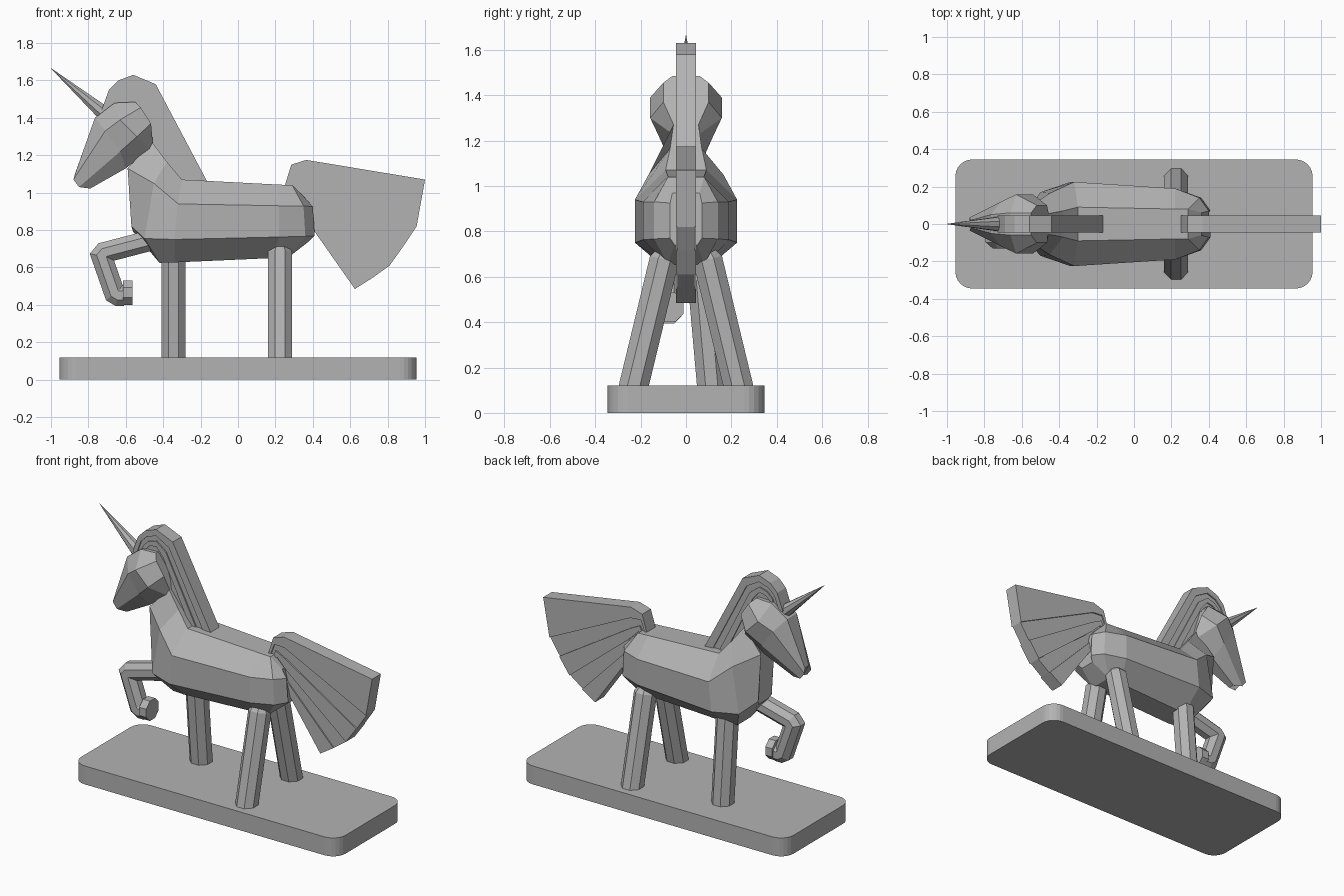
import bpy
import bmesh
import math
from mathutils import Vector

cube = bpy.data.objects.get("Cube")
if cube:
    bpy.data.objects.remove(cube, do_unlink=True)

grey = bpy.data.materials.new("plain grey")
grey.use_nodes = True
COLOUR = (0.45, 0.45, 0.45, 1)
grey.diffuse_color = COLOUR
grey.node_tree.nodes["Principled BSDF"].inputs["Base Color"].default_value = COLOUR


def finish(bm, name):
    bmesh.ops.recalc_face_normals(bm, faces=bm.faces)
    mesh = bpy.data.meshes.new(name)
    bm.to_mesh(mesh)
    bm.free()
    mesh.materials.append(grey)
    obj = bpy.data.objects.new(name, mesh)
    bpy.context.collection.objects.link(obj)
    return obj


def loft(name, rings):
    """Skin a list of equal closed rings and cap both ends."""
    bm = bmesh.new()
    loops = [[bm.verts.new(p) for p in ring] for ring in rings]
    for a, b in zip(loops, loops[1:]):
        for i in range(len(a)):
            j = (i + 1) % len(a)
            bm.faces.new((a[i], a[j], b[j], b[i]))
    bm.faces.new(loops[0])
    bm.faces.new(loops[-1])
    return finish(bm, name)


def mirrored(half):
    """Half section of (x, z, half width), mirrored over y into a ring."""
    return ([(x, w, z) for x, z, w in half]
            + [(x, -w, z) for x, z, w in reversed(half)])


def tube(name, path, radii, axis, sides=8):
    """Mitred tube whose path lies in the plane square to axis."""
    pts = [Vector(p) for p in path]
    axis = Vector(axis)
    dirs = [(b - a).normalized() for a, b in zip(pts, pts[1:])]
    rings = []
    for i, p in enumerate(pts):
        t = dirs[max(i - 1, 0)]
        b = (t + dirs[min(i, len(dirs) - 1)]).normalized()
        ring = []
        for k in range(sides):
            a = 2 * math.pi * (k + 0.5) / sides
            e = radii[i] * (math.cos(a) * axis + math.sin(a) * t.cross(axis))
            ring.append(p + e - t * (e.dot(b) / t.dot(b)))
        rings.append(ring)
    return loft(name, rings)


def strands(name, curves):
    """Slabs between neighbouring curves, alternately thick and thin."""
    for i, (a, b) in enumerate(zip(curves, curves[1:])):
        half = 0.045 if i % 2 == 0 else 0.037
        outline = a + b[::-1]
        bm = bmesh.new()
        face = bm.faces.new([bm.verts.new((x, -half, z)) for x, z in outline])
        new = bmesh.ops.extrude_face_region(bm, geom=[face])["geom"]
        bmesh.ops.translate(bm, vec=(0, 2 * half, 0),
                            verts=[v for v in new if isinstance(v, bmesh.types.BMVert)])
        finish(bm, f"{name}_{i + 1}")


def blend(a, b, t):
    return [tuple(p + (q - p) * t for p, q in zip(u, v)) for u, v in zip(a, b)]


# Base plate with rounded corners
base = []
for k, (sx, sy) in enumerate([(1, 1), (-1, 1), (-1, -1), (1, -1)]):
    for s in range(7):
        a = math.radians(90 * k + 15 * s)
        base.append((sx * 0.865 + 0.09 * math.cos(a), sy * 0.255 + 0.09 * math.sin(a)))
loft("base", [[(x, y, z) for x, y in base] for z in (0, 0.12)])

# Body, from rump to chest and neck
loft("body", [mirrored(h) for h in (
    [(0.36, 0.97, 0.06), (0.40, 0.925, 0.07), (0.41, 0.77, 0.07), (0.38, 0.74, 0.05)],
    [(0.29, 1.04, 0.08), (0.35, 0.93, 0.14), (0.36, 0.767, 0.14), (0.27, 0.655, 0.08)],
    [(0.22, 1.043, 0.08), (0.22, 0.93, 0.19), (0.22, 0.763, 0.19), (0.18, 0.65, 0.08)],
    [(-0.30, 1.07, 0.09), (-0.32, 0.94, 0.225), (-0.34, 0.75, 0.225), (-0.34, 0.627, 0.08)],
    [(-0.38, 1.165, 0.07), (-0.45, 1.05, 0.165), (-0.50, 0.755, 0.17), (-0.42, 0.625, 0.07)],
    [(-0.46, 1.27, 0.055), (-0.59, 1.13, 0.07), (-0.57, 0.82, 0.07), (-0.56, 0.79, 0.05)],
)])

# Head, from muzzle to crown
loft("head", [mirrored(h) for h in (
    [(-0.872, 1.10, 0.02), (-0.88, 1.07, 0.035), (-0.85, 1.03, 0.035), (-0.79, 1.022, 0.02)],
    [(-0.765, 1.40, 0.05), (-0.71, 1.33, 0.12), (-0.63, 1.22, 0.12), (-0.60, 1.13, 0.05)],
    [(-0.66, 1.48, 0.06), (-0.63, 1.39, 0.158), (-0.54, 1.30, 0.158), (-0.47, 1.23, 0.06)],
    [(-0.55, 1.485, 0.06), (-0.52, 1.455, 0.10), (-0.465, 1.37, 0.10), (-0.455, 1.26, 0.05)],
)])

# Horn
tube("horn", [(-0.70, 0, 1.41), (-1.0, 0, 1.665)], [0.045, 0.001], (0, 1, 0))

# Mane and fan tail made of strands
outer = [(-0.73, 1.44), (-0.69, 1.55), (-0.64, 1.60), (-0.56, 1.63), (-0.44, 1.58), (-0.165, 1.06)]
inner = [(-0.62, 1.42), (-0.61, 1.44), (-0.59, 1.46), (-0.56, 1.46), (-0.55, 1.40), (-0.38, 1.03)]
strands("mane", [blend(outer, inner, t) for t in (0, 0.25, 0.45, 0.65, 1)])
top = [(0.245, 1.02), (0.285, 1.15), (0.365, 1.175)]
low = [(0.30, 0.96), (0.33, 0.95), (0.39, 0.82)]
tips = [(1.0, 1.07), (0.955, 0.82), (0.885, 0.715), (0.81, 0.61), (0.72, 0.545), (0.625, 0.485)]
strands("tail", [blend(top, low, i / 5) + [tip] for i, tip in enumerate(tips)])

# Standing legs with domed tops
def leg(name, x, foot_y, top_y, top_z):
    foot, hip = Vector((x, foot_y, 0.10)), Vector((x, top_y, top_z))
    path = [foot, foot.lerp(hip, 0.93), hip]
    tube(name, path, [0.07, 0.07, 0.04], (1, 0, 0))


for side, name in ((1, "back_leg_far"), (-1, "back_leg_near")):
    leg(name, 0.225, side * 0.235, side * 0.085, 0.72)
leg("front_leg", -0.345, 0.115, 0.06, 0.72)

# Raised leg with turned hoof
path = [(-0.42, 0.757), (-0.715, 0.68), (-0.73, 0.662), (-0.66, 0.462), (-0.64, 0.45), (-0.61, 0.45)]
tube("raised_leg", [(x, -0.075, z) for x, z in path], [0.06] * len(path), (0, 1, 0))
tube("raised_hoof", [(-0.615, -0.075, 0.465), (-0.565, -0.075, 0.465)], [0.07, 0.07], (0, 1, 0))
